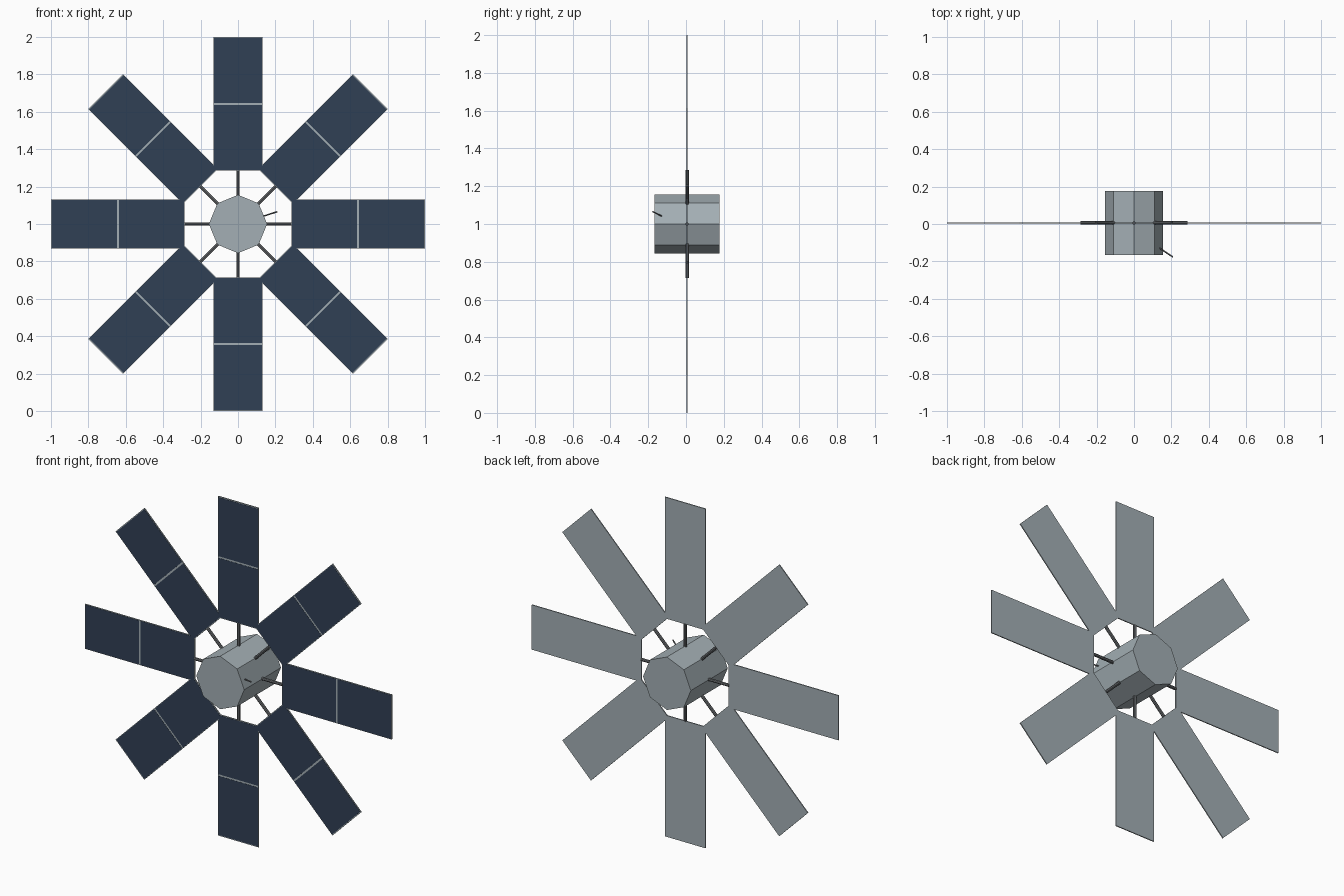
import bpy
from math import pi
from mathutils import Matrix, Vector

cube = bpy.data.objects.get("Cube")
if cube:
    bpy.data.objects.remove(cube, do_unlink=True)


def material(name, rgb):
    mat = bpy.data.materials.new(name)
    mat.use_nodes = True
    colour = (*rgb, 1)
    mat.diffuse_color = colour
    mat.node_tree.nodes["Principled BSDF"].inputs["Base Color"].default_value = colour
    return mat


HULL = material("light grey metal", (0.37, 0.43, 0.46))
CELL = material("navy solar cell", (0.03, 0.05, 0.09))
STRUT = material("dark grey metal", (0.15, 0.16, 0.17))

HUB = Vector((0, 0.006, 1))
INNER, OUTER, HALF_WIDTH = 0.285, 1.0, 0.132
THICKNESS = 0.006


def finish(name, mat):
    obj = bpy.context.object
    obj.name = name
    obj.data.materials.append(mat)
    return obj


def box(name, low, high, mat, turn):
    """Box in hub space, turned about the hub's front-to-back axis."""
    low, high = Vector(low), Vector(high)
    bpy.ops.mesh.primitive_cube_add(size=1)
    obj = finish(name, mat)
    place = Matrix.Translation((low + high) / 2) @ Matrix.Diagonal((*(high - low), 1))
    obj.data.transform(turn @ place)
    obj.location = HUB
    return obj


def rod(name, start, end, radius, sides, mat):
    start, end = Vector(start), Vector(end)
    axis = end - start
    bpy.ops.mesh.primitive_cylinder_add(
        vertices=sides, radius=radius, depth=axis.length,
        location=(start + end) / 2,
        rotation=axis.to_track_quat('Z', 'Y').to_euler())
    return finish(name, mat)


# Octagonal hub
bpy.ops.mesh.primitive_cylinder_add(vertices=8, radius=0.156, depth=0.343,
                                    location=HUB, rotation=(pi / 2, 0, 0))
finish("hub_body", HULL)

# Eight arms: strut, backing panel and two solar cells
middle = (INNER + OUTER) / 2
front = -THICKNESS / 2
for i in range(8):
    turn = Matrix.Rotation(i * pi / 4, 4, 'Y')
    rod(f"strut_{i + 1}", HUB + turn @ Vector((0.1, 0, 0)),
        HUB + turn @ Vector((INNER + 0.002, 0, 0)), 0.009, 8, STRUT)
    box(f"panel_{i + 1}", (INNER, front, -HALF_WIDTH),
        (OUTER, -front, HALF_WIDTH), HULL, turn)
    edge = HALF_WIDTH - 0.003
    for side, x0, x1 in (("inner", INNER + 0.004, middle - 0.005),
                         ("outer", middle + 0.005, OUTER - 0.005)):
        box(f"{side}_cell_{i + 1}", (x0, front - 0.001, -edge),
            (x1, front + 0.001, edge), CELL, turn)

# Small antenna on the left of the hub
rod("antenna", (0.11, -0.112, 1.034), (0.208, -0.176, 1.065), 0.004, 8, STRUT)
